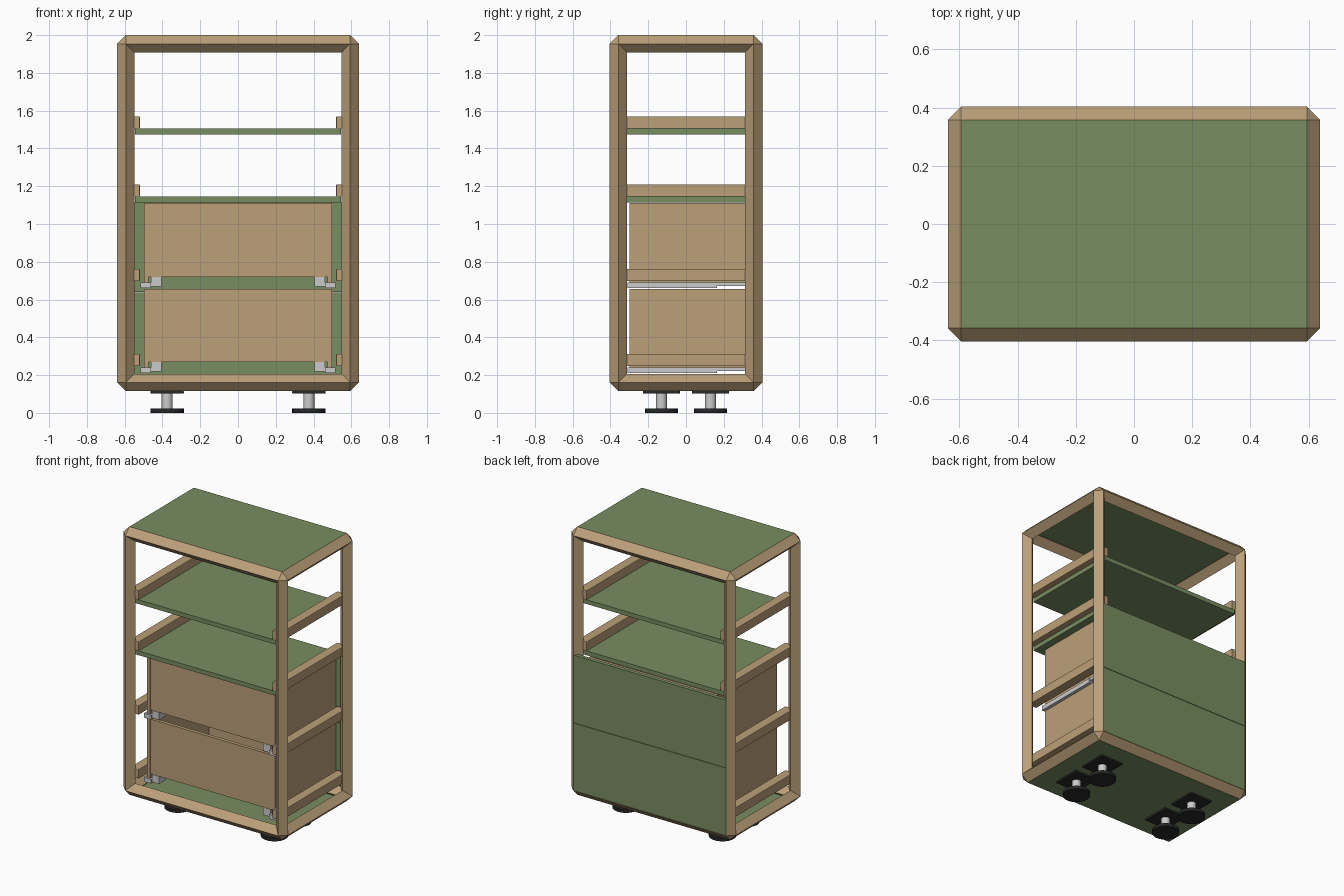
import bpy, math
from mathutils import Vector

if "Cube" in bpy.data.objects:
    bpy.data.objects.remove(bpy.data.objects["Cube"])


def material(name, color):
    m = bpy.data.materials.new(name)
    m.diffuse_color = (*color, 1)
    m.use_nodes = True
    m.node_tree.nodes["Principled BSDF"].inputs["Base Color"].default_value = m.diffuse_color
    return m


WOOD = material("wood", (0.50, 0.35, 0.19))
GREEN = material("green_panel", (0.19, 0.27, 0.12))
BLACK = material("black_plastic", (0.02, 0.02, 0.02))


def finish(name, mat):
    o = bpy.context.object
    o.name = name
    if mat:
        o.data.materials.append(mat)
    return o


def box(name, lo, hi, mat=None, bevel=0):
    lo, hi = Vector(lo), Vector(hi)
    bpy.ops.mesh.primitive_cube_add(size=1, location=(lo + hi) / 2)
    o = finish(name, mat)
    o.scale = [abs(d) for d in hi - lo]
    bpy.ops.object.transform_apply(location=False, rotation=False)
    if bevel:
        b = o.modifiers.new("bevel", 'BEVEL')
        b.width, b.segments = bevel, 2
    return o


def mbox(name, lo, hi, mat=None, bevel=0):
    """Box on the right side plus its mirrored twin on the left."""
    box("right_" + name, lo, hi, mat, bevel)
    box("left_" + name, (-lo[0], lo[1], lo[2]), (-hi[0], hi[1], hi[2]), mat, bevel)


def cyl(name, x, y, z0, z1, r, mat=None):
    bpy.ops.mesh.primitive_cylinder_add(vertices=32, radius=r, depth=z1 - z0,
                                        location=(x, y, (z0 + z1) / 2))
    o = finish(name, mat)
    bpy.ops.object.shade_smooth_by_angle()
    return o


def diamond_bar(name, a, b):
    """Square bar standing on its edge, running between two frame corners."""
    a, b = Vector(a), Vector(b)
    d = b - a
    bpy.ops.mesh.primitive_cylinder_add(vertices=4, radius=R, depth=d.length,
                                        location=(a + b) / 2)
    o = finish(name, WOOD)
    if abs(d.x) > 0.1:
        o.rotation_euler = (0, math.pi / 2, 0)
    elif abs(d.y) > 0.1:
        o.rotation_euler = (math.pi / 2, 0, 0)


def corner(name, p):
    """Octahedron that closes the mitre where three bars meet."""
    for sign in (1, -1):
        bpy.ops.mesh.primitive_cone_add(
            vertices=4, radius1=R, depth=R, end_fill_type='NOTHING',
            location=(p[0], p[1], p[2] + sign * R / 2),
            rotation=(0 if sign > 0 else math.pi, 0, 0))
        finish(name, WOOD)


# Outer frame
R = 0.046
FX, FY, Z0, Z1 = 0.594, 0.358, 0.161, 1.954
for z in (Z0, Z1):
    for s in (-1, 1):
        diamond_bar("frame_long_rail", (-FX, s * FY, z), (FX, s * FY, z))
        diamond_bar("frame_side_rail", (s * FX, -FY, z), (s * FX, FY, z))
        for t in (-1, 1):
            corner("frame_corner", (s * FX, t * FY, z))
for s in (-1, 1):
    for t in (-1, 1):
        diamond_bar("frame_post", (s * FX, t * FY, Z0), (s * FX, t * FY, Z1))

# Top and bottom panels
box("top_panel", (-FX, -FY, 1.972), (FX, FY, 2.0), GREEN)
box("bottom_panel", (-FX, -FY, 0.115), (FX, FY, 0.143), GREEN)

# Shelves and side support rails
for z in (1.115, 1.475):
    box("shelf", (-0.545, -0.358, z), (0.545, 0.358, z + 0.03), GREEN)
for z in (0.248, 0.697, 1.145, 1.505):
    mbox("support_rail", (0.52, -0.36, z), (0.587, 0.36, z + 0.065), WOOD, 0.004)

# Drawers: z is the slide underside, top is the box rim
for z, top, f0, f1 in ((0.21, 0.655, 0.163, 0.637), (0.66, 1.11, 0.640, 1.115)):
    box("drawer_front", (-FX, 0.377, f0), (FX, 0.404, f1), GREEN)
    mbox("drawer_side", (0.473, -0.30, z + 0.03), (0.498, 0.377, top), WOOD)
    box("drawer_rear_wall", (-0.473, -0.295, z + 0.075), (0.473, -0.27, top), WOOD)
    box("drawer_front_wall", (-0.473, 0.352, z + 0.075), (0.473, 0.377, top), WOOD)
    box("drawer_bottom", (-0.473, -0.295, z + 0.06), (0.473, 0.377, z + 0.075), WOOD)
    mbox("slide_outer", (0.46, -0.31, z), (0.515, 0.165, z + 0.031))
    mbox("slide_inner", (0.47, 0.165, z + 0.013), (0.51, 0.36, z + 0.031))
    mbox("slide_clip", (0.405, -0.298, z + 0.008), (0.46, -0.22, z + 0.06))

# Adjustable feet
for x in (-0.375, 0.375):
    for y in (-0.13, 0.13):
        box("foot_plate", (x - 0.088, y - 0.098, 0.102), (x + 0.088, y + 0.098, 0.116), BLACK, 0.004)
        cyl("foot_stem", x, y, 0.02, 0.104, 0.029)
        cyl("foot_disc", x, y, 0.0, 0.022, 0.088, BLACK)
